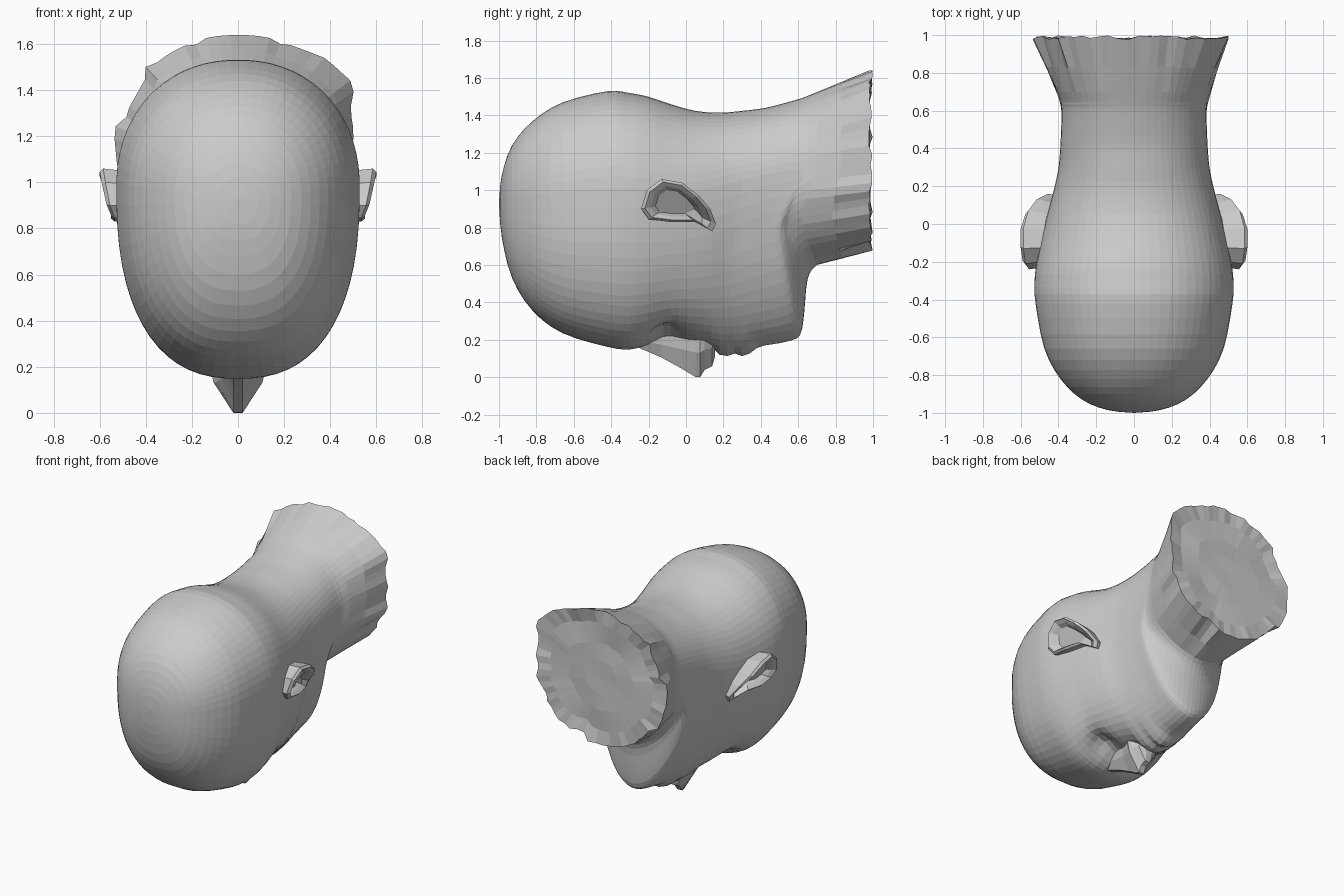
import bpy, bmesh, math, random

if "Cube" in bpy.data.objects:
    bpy.data.objects.remove(bpy.data.objects["Cube"])
random.seed(4)
SEG = 64


def make(name, rings, cap_start=True, cap_end=True):
    """Skin a list of closed rings into one object."""
    bm = bmesh.new()
    loops = [[bm.verts.new(p) for p in r] for r in rings]
    for a, b in zip(loops, loops[1:]):
        n = len(a)
        for i in range(n):
            bm.faces.new((a[i], a[(i + 1) % n], b[(i + 1) % n], b[i]))
    if cap_start:
        bm.faces.new(loops[0])
    if cap_end:
        bm.faces.new(loops[-1])
    bmesh.ops.remove_doubles(bm, verts=bm.verts, dist=1e-4)
    bmesh.ops.recalc_face_normals(bm, faces=bm.faces)
    me = bpy.data.meshes.new(name)
    bm.to_mesh(me)
    bm.free()
    ob = bpy.data.objects.new(name, me)
    bpy.context.collection.objects.link(ob)
    return ob


def catmull(a, b, c, d, t):
    return 0.5 * (2*b + (c - a)*t + (2*a - 5*b + 4*c - d)*t*t + (3*b - a - 3*c + d)*t**3)


def gauss(x, y, cx, cy, sx, sy):
    return math.exp(-((x - cx) / sx) ** 2 - ((y - cy) / sy) ** 2)


def ramp(v, a, b):
    return min(1, max(0, (v - a) / (b - a)))


# Head stations along y: y, top z, bottom z, half width, z of widest point
ROWS = [(-1, .93, .93, 0, .93), (-.985, 1.08, .75, .14, .93), (-.93, 1.24, .53, .275, .94),
        (-.82, 1.37, .355, .39, .95), (-.66, 1.47, .235, .475, .96), (-.42, 1.53, .162, .522, .98),
        (-.3, 1.52, .148, .527, .98), (-.2, 1.50, .17, .515, .97), (-.08, 1.46, .195, .49, .96),
        (.05, 1.425, .185, .46, .97), (.18, 1.415, .165, .425, 1.0), (.3, 1.425, .16, .40, 1.03),
        (.42, 1.44, .17, .39, 1.06), (.54, 1.47, .19, .385, 1.08), (.61, 1.49, .225, .385, 1.09),
        (.632, 1.498, .34, .387, 1.1), (.65, 1.505, .52, .39, 1.1), (.70, 1.525, .60, .405, 1.12),
        (.82, 1.575, .655, .45, 1.14), (.98, 1.64, .69, .515, 1.16)]


def section(row):
    y, top, bot, w, zw = row
    e_low = 2.45 - .55 * ramp(y, -.2, .5) + .2 * ramp(y, .66, .98)
    jaw = ramp(y, .15, .6) * (1 - ramp(y, .65, .85))
    pts = []
    for i in range(SEG):
        a = 2 * math.pi * (i + .5) / SEG
        c, s = math.cos(a), math.sin(a)
        e = 2.15 if s > 0 else e_low
        x = w * math.copysign(abs(c) ** (2 / e), c)
        h = (top - zw) if s > 0 else (zw - bot)
        z = zw + h * math.copysign(abs(s) ** (2 / e), s)
        yy = y
        # eye sockets and lips pressed into the underside, jaw swept back at the sides
        if s < 0:
            k = min(1, (zw - z) / .5) ** 2
            z += k * .07 * gauss(abs(x), y, .17, -.12, .10, .09)
            z -= k * .055 * (gauss(x, y, 0, .20, .14, .05) + .9 * gauss(x, y, 0, .31, .13, .055))
            yy -= jaw * 1.0 * x * x * ramp(zw - z, 0, .3)
        pts.append((x, yy, z))
    return pts


rings = []
last = len(ROWS) - 1
for k in range(last - 2):
    q = [ROWS[min(max(j, 0), last)] for j in (k - 1, k, k + 1, k + 2)]
    for n in range(3):
        rings.append(section([catmull(*v, n / 3) for v in zip(*q)]))
rings.append(section(ROWS[-3]))

# Torn neck edge: long creased faces running out to a ragged rim
ridge = [random.uniform(-.04, .035) for _ in range(SEG)]
rim = []
for i, (x, y, z) in enumerate(section(ROWS[-1])):
    a = 2 * math.pi * (i + .5) / SEG
    r = ridge[i // 4] if math.sin(a) > .6 else ridge[i // 2] * 1.4
    f = 1 + r + .11 * math.exp(-((a - .6) / .3) ** 2)
    if abs(a - math.pi / 2) < .3:
        f = 1
    rim.append((x * f, y + random.uniform(-.004, .018), 1.16 + (z - 1.16) * f))
base = rings[-1]
rings.append([tuple(p + (q - p) * .45 for p, q in zip(u, v)) for u, v in zip(base, rim)])
rings.append(rim)

# Nearly flat cut face of the neck
for f in (.8, .5, .25, 0):
    rings.append([(x * f, .977 + .012 * f * math.sin(9 * x * f + 7 * z * f), 1.16 + (z - 1.16) * f)
                  for x, y, z in rim])
make("head", rings, cap_start=False, cap_end=False)

# Nose: ridge z and base half width along y
nose = []
for y, tip, w in [(-.27, .165, .05), (-.13, .105, .065), (-.03, .05, .08), (.05, .002, .11),
                  (.075, .0, .125), (.10, .04, .12), (.14, .06, .09), (.155, .11, .06)]:
    mid = tip + .6 * (.22 - tip)
    nose.append([(-w, y, .22), (-w * .85, y, mid), (-.02, y, tip),
                 (.02, y, tip), (w * .85, y, mid), (w, y, .22)])
make("nose", nose)

# Ears: rim outline as y, z, outward x, with a shallow hollow inside
RIM = [(-.24, .90, .57), (-.21, 1.0, .59), (-.13, 1.06, .60), (-.02, 1.04, .60), (.07, .97, .575),
       (.13, .90, .53), (.16, .82, .47), (.14, .78, .46), (.05, .83, .52), (-.08, .83, .55),
       (-.20, .845, .55)]


def ear_ring(side, scale, dx, flat=None):
    cy, cz = -.07, .93
    return [(side * (flat if flat else x + dx), cy + (y - cy) * scale, cz + (z - cz) * scale)
            for y, z, x in RIM]


for side, label in ((1, "right"), (-1, "left")):
    make("ear_" + label, [ear_ring(side, .85, 0, .40), ear_ring(side, .97, -.05),
                          ear_ring(side, 1, -.015), ear_ring(side, .88, 0),
                          ear_ring(side, .70, -.02), ear_ring(side, .55, -.05)])
